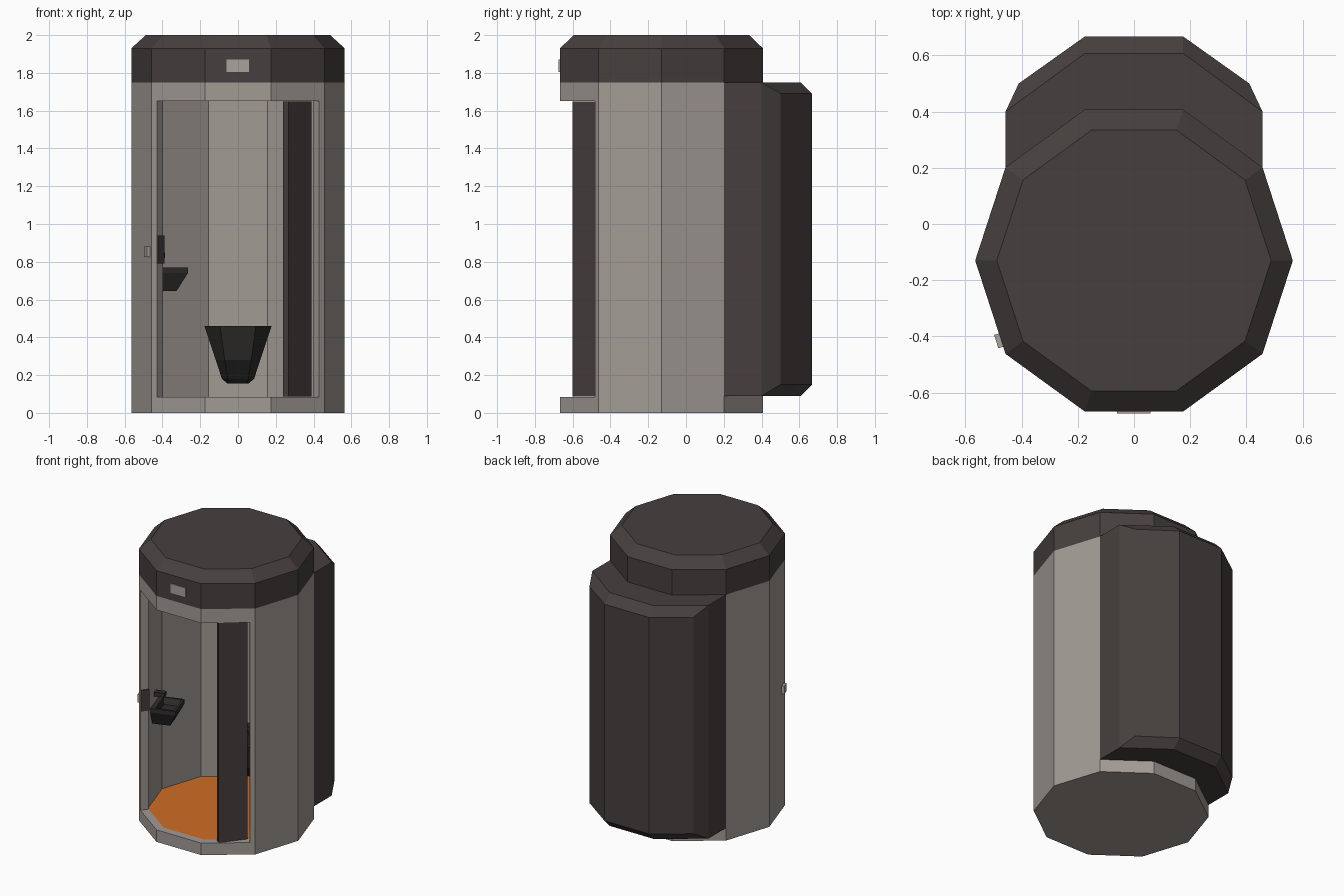
import bpy, bmesh
from math import sin, cos, pi, radians
from mathutils import Matrix, Vector

if "Cube" in bpy.data.objects:
    bpy.data.objects.remove(bpy.data.objects["Cube"])

CY = -0.13          # centre of the cabin along y
R_OUT, R_IN = 0.565, 0.507


def material(name, rgb):
    m = bpy.data.materials.new(name)
    m.use_nodes = True
    m.diffuse_color = (*rgb, 1)
    m.node_tree.nodes["Principled BSDF"].inputs["Base Color"].default_value = (*rgb, 1)
    return m


WALL = material("warm grey wall", (0.36, 0.325, 0.30))
DARK = material("dark brown shell", (0.062, 0.051, 0.049))
BLACK = material("near black fittings", (0.028, 0.026, 0.025))
FLOOR = material("orange floor", (0.62, 0.155, 0.018))
PALE = material("pale plate", (0.40, 0.36, 0.33))


def loft(name, rings, mat, matrix=Matrix()):
    """Join rings given as (z, [(x, y), ...]) and cap both ends."""
    bm = bmesh.new()
    loops = [[bm.verts.new((x, y, z)) for x, y in pts] for z, pts in rings]
    n = len(loops[0])
    for lo, hi in zip(loops, loops[1:]):
        for i in range(n):
            j = (i + 1) % n
            bm.faces.new((lo[i], lo[j], hi[j], hi[i]))
    bm.faces.new(loops[0][::-1])
    bm.faces.new(loops[-1])
    bmesh.ops.remove_doubles(bm, verts=bm.verts, dist=1e-5)
    bmesh.ops.recalc_face_normals(bm, faces=bm.faces)
    bm.transform(matrix)
    me = bpy.data.meshes.new(name)
    bm.to_mesh(me)
    bm.free()
    me.materials.append(mat)
    ob = bpy.data.objects.new(name, me)
    bpy.context.collection.objects.link(ob)
    return ob


def decagon(r):
    return [(r * cos(i * pi / 5), CY + r * sin(i * pi / 5)) for i in range(10)]


def rect(x0, x1, y0, y1):
    return [(x0, y0), (x1, y0), (x1, y1), (x0, y1)]


def box(name, x, y, z, mat, matrix=Matrix()):
    pts = rect(*x, *y)
    return loft(name, [(z[0], pts), (z[1], pts)], mat, matrix)


def frame(x, y, degrees):
    return Matrix.Translation((x, y, 0)) @ Matrix.Rotation(radians(degrees), 4, 'Z')


def cut(target, cutter):
    cutter.hide_render = True
    mod = target.modifiers.new("cut", 'BOOLEAN')
    mod.operation, mod.solver, mod.object = 'DIFFERENCE', 'EXACT', cutter
    bpy.context.view_layer.objects.active = target
    bpy.ops.object.modifier_apply(modifier=mod.name)
    bpy.data.objects.remove(cutter)


# cabin shell: hollow decagon with a wide front opening
cabin = loft("cabin_wall", [(0, decagon(R_OUT)), (1.75, decagon(R_OUT))], WALL)
cut(cabin, loft("cavity_cutter", [(0.075, decagon(R_IN)), (1.70, decagon(R_IN))], WALL))
doorway = [(-0.489, -0.563), (-0.489, -0.9), (0.489, -0.9),
           (0.489, -0.563), (0.371, -0.401), (-0.371, -0.401)]
cut(cabin, loft("doorway_cutter", [(0.085, doorway), (1.65, doorway)], WALL))

# floor mat
loft("floor", [(0.074, decagon(R_IN)), (0.083, decagon(R_IN))], FLOOR)

# roof cap with chamfered rim
loft("roof", [(1.75, decagon(R_OUT)), (1.93, decagon(R_OUT)), (2.0, decagon(0.488))], DARK)


# rear tank, hugging the back of the cabin
def tank_ring(corner, back):
    half = [(0.175, 0.405), (0.457, 0.2), (0.457, 0.4), corner, (0.175, back)]
    return half + [(-x, y) for x, y in reversed(half)]


tight, full = tank_ring((0.457, 0.4), 0.607), tank_ring((0.41, 0.5), 0.667)
loft("rear_tank", [(0.09, tight), (0.15, full), (1.69, full), (1.75, tight)], DARK)

# partly opened door leaf
box("door", (0, 0.195), (0, 0.038), (0.086, 1.649), DARK, frame(0.268, -0.6, 52))

# lock plate on the right jamb
jamb = frame(-0.43, -0.482, 54)
box("lock_plate", (0.0, 0.058), (-0.008, 0.001), (0.79, 0.94), DARK, jamb)

# outside button and front sign
box("outside_button", (-0.001, 0.018), (-0.025, 0.025), (0.825, 0.88), PALE,
    frame(-0.473, -0.413, 198))
box("front_sign", (-0.06, 0.058), (-0.674, -0.66), (1.805, 1.87), PALE)

# wash basin and tap on the right side wall
side_wall = frame(-0.458, -0.279, 18)


def basin_ring(z, near, far, half):
    return z, rect(near, far, -half, half)


loft("wash_basin", [basin_ring(0.645, 0, 0.12, 0.06), basin_ring(0.74, 0, 0.17, 0.1),
                    basin_ring(0.77, 0, 0.17, 0.1), basin_ring(0.77, 0.03, 0.155, 0.085),
                    basin_ring(0.73, 0.04, 0.13, 0.065)], BLACK, side_wall)
box("tap", (0, 0.07), (-0.02, 0.02), (0.82, 0.85), BLACK, side_wall)

# wall-hung toilet bowl
BACK = CY + R_IN * cos(pi / 10)


def bowl_ring(z, side, front, depth, gap=0.0):
    half = [(side, BACK - gap), (side, BACK - depth * 0.5), (front, BACK - depth)]
    return z, half + [(-x, y) for x, y in reversed(half)]


loft("toilet_bowl", [bowl_ring(0.155, 0.055, 0.05, 0.14), bowl_ring(0.18, 0.085, 0.055, 0.17),
                     bowl_ring(0.28, 0.118, 0.07, 0.25), bowl_ring(0.46, 0.178, 0.095, 0.3),
                     bowl_ring(0.46, 0.145, 0.08, 0.265, 0.05),
                     bowl_ring(0.33, 0.08, 0.05, 0.2, 0.07)], BLACK)
